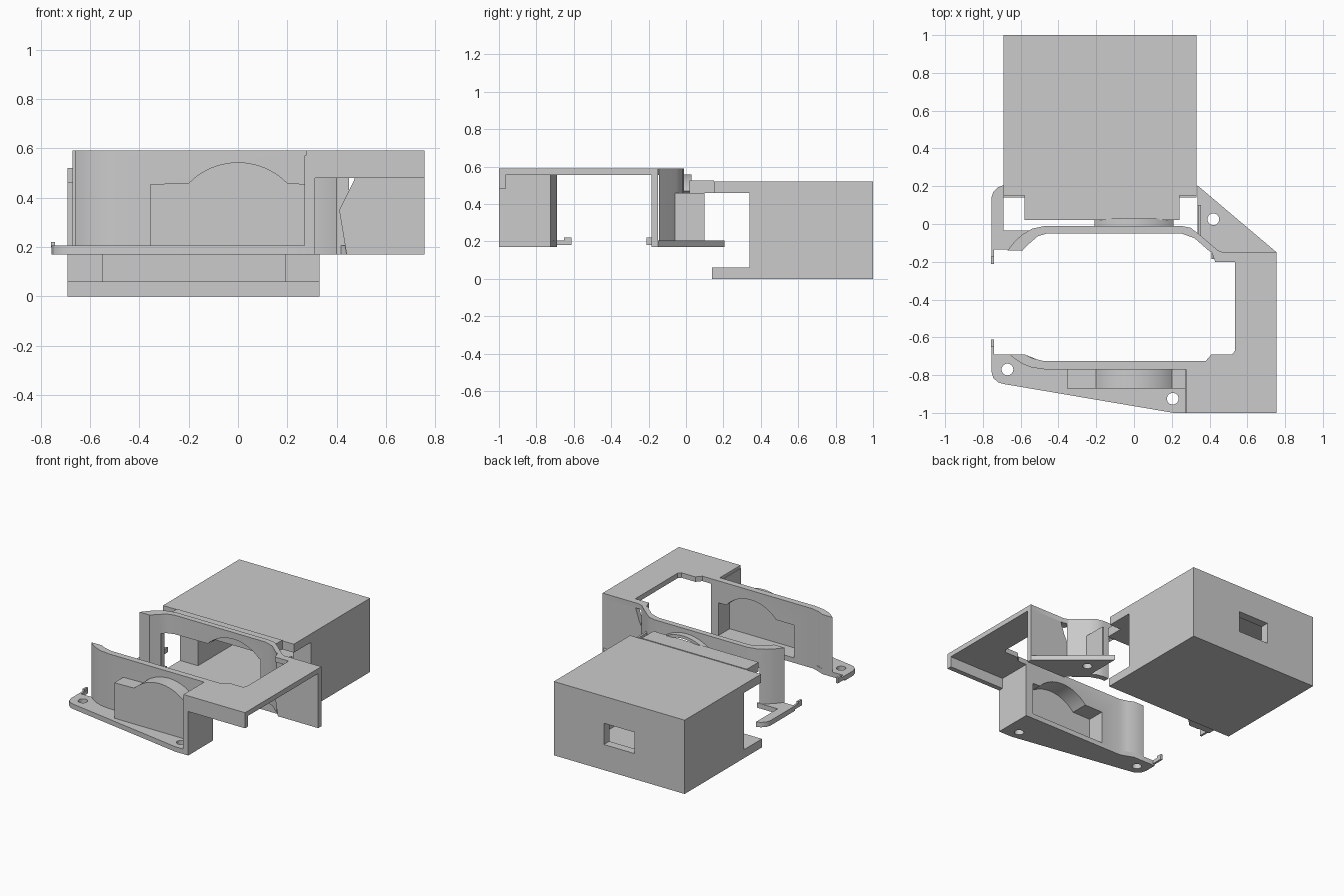
import bpy, bmesh, math
from mathutils import Vector

old = bpy.data.objects.get("Cube")
if old:
    bpy.data.objects.remove(old)

grey = bpy.data.materials.new("light grey")
grey.use_nodes = True
COL = (0.6, 0.6, 0.6, 1)
grey.diffuse_color = COL
grey.node_tree.nodes["Principled BSDF"].inputs["Base Color"].default_value = COL


def prism(name, pts, lo, hi, axis="z"):
    """Extrude a flat outline along z (outline in xy) or y (outline in xz)."""
    bm = bmesh.new()
    to3 = (lambda p, h: (p[0], p[1], h)) if axis == "z" else (lambda p, h: (p[0], h, p[1]))
    face = bm.faces.new([bm.verts.new(to3(p, lo)) for p in pts])
    ext = bmesh.ops.extrude_face_region(bm, geom=[face])
    moved = [g for g in ext["geom"] if isinstance(g, bmesh.types.BMVert)]
    bmesh.ops.translate(bm, verts=moved, vec=Vector(to3((0, 0), hi - lo)))
    bmesh.ops.recalc_face_normals(bm, faces=bm.faces)
    mesh = bpy.data.meshes.new(name)
    bm.to_mesh(mesh)
    bm.free()
    mesh.materials.append(grey)
    ob = bpy.data.objects.new(name, mesh)
    bpy.context.collection.objects.link(ob)
    return ob


def box(name, x0, x1, y0, y1, z0, z1):
    return prism(name, [(x0, y0), (x1, y0), (x1, y1), (x0, y1)], z0, z1)


def circle(x, y, r, n=24):
    return [(x + r * math.cos(2 * math.pi * i / n), y + r * math.sin(2 * math.pi * i / n))
            for i in range(n)]


def cut(ob, *cutters):
    bpy.context.view_layer.objects.active = ob
    for c in cutters:
        m = ob.modifiers.new("cut", "BOOLEAN")
        m.operation, m.solver, m.object = "DIFFERENCE", "EXACT", c
        bpy.ops.object.modifier_apply(modifier=m.name)


def discard(*cutters):
    for c in cutters:
        bpy.data.objects.remove(c)


def smooth(ob):
    bpy.ops.object.select_all(action="DESELECT")
    ob.select_set(True)
    bpy.context.view_layer.objects.active = ob
    bpy.ops.object.shade_smooth_by_angle(angle=math.radians(30))


def arc(r, half, zc=0.265, n=20):
    """Arch points running from +half to -half."""
    a = math.asin(half / r)
    return [(r * math.sin(a - 2 * a * i / n), zc + r * math.cos(a - 2 * a * i / n))
            for i in range(n + 1)]


def arched(x0, x1, z0, z1, r, half):
    return [(x0, z0), (x1, z0), (x1, z1)] + arc(r, half) + [(x0, z1)]


# Rear housing: hollow body with lips above and below the open front
body = box("housing_body", -0.69, 0.33, 0.34, 1, 0, 0.52)
cavity = box("cavity", -0.55, 0.19, 0.3, 0.94, 0.06, 0.46)
window = box("window", -0.30, -0.06, 0.9, 1.1, 0.18, 0.33)
cut(body, cavity, window)
discard(cavity, window)
box("housing_bottom_lip", -0.69, 0.33, 0.14, 0.34, 0, 0.06)
box("housing_top_lip", -0.69, 0.33, 0.15, 0.34, 0.46, 0.52)
box("bridge", -0.58, 0.24, 0.02, 0.15, 0.46, 0.525)

# Front wall with a curved left end
front_wall = prism("front_wall", [
    (-0.66, -0.69), (-0.63, -0.715), (-0.59, -0.74), (-0.54, -0.76), (-0.47, -0.77),
    (0.29, -0.77), (0.29, -0.725), (-0.48, -0.725), (-0.54, -0.71), (-0.58, -0.69)], 0.17, 0.59)
# Arched pocket in the front wall
pocket = prism("front_pocket", arched(-0.355, 0.275, 0.19, 0.455, 0.278, 0.2), -0.87, -0.75, "y")
hollow = prism("hollow", arched(-0.335, 0.255, 0.205, 0.435, 0.258, 0.193), -0.85, -0.6, "y")
cut(front_wall, hollow)
cut(pocket, hollow)
discard(hollow)

# Rear wall with rounded ends and an arched passage
rear_wall = prism("rear_wall", [
    (-0.67, -0.14), (-0.63, -0.09), (-0.59, -0.055), (-0.54, -0.025), (-0.47, -0.01),
    (0.25, -0.01), (0.30, -0.02), (0.345, -0.055), (0.45, -0.145), (0.40, -0.145),
    (0.32, -0.075), (0.25, -0.05), (-0.46, -0.05), (-0.51, -0.065), (-0.55, -0.10),
    (-0.59, -0.14)], 0.17, 0.59)
passage = prism("passage", arched(-0.55, 0.21, 0.1, 0.455, 0.278, 0.2), -0.09, 0.03, "y")
cut(rear_wall, passage)
discard(passage)
prism("rear_arch_hood", arc(0.293, 0.21) + arc(0.273, 0.195)[::-1], -0.02, 0.03, "y")
box("rear_side_web", 0.34, 0.355, -0.06, 0.10, 0.2, 0.46)

# Side cover: top plate, front lip and the walls that carry it
prism("cover_plate", [
    (0.275, -1), (0.755, -1), (0.755, -0.15), (0.47, -0.15), (0.40, -0.12), (0.43, -0.2),
    (0.535, -0.2), (0.535, -0.67), (0.52, -0.69), (0.41, -0.69), (0.38, -0.725),
    (0.275, -0.725)], 0.555, 0.59)
box("cover_front_lip", 0.275, 0.755, -1, -0.965, 0.48, 0.59)
box("cover_front_wall", 0.27, 0.312, -1, -0.725, 0.17, 0.57)
prism("cover_rear_wall", [(0.44, 0.17), (0.755, 0.17), (0.755, 0.59), (0.51, 0.59),
                          (0.47, 0.47), (0.41, 0.35)], -0.185, -0.15, "y")

# Mounting flanges with screw holes
FLANGES = [
    ("front_flange", [(-0.755, -0.69), (-0.755, -0.78), (-0.745, -0.815), (-0.72, -0.838),
                      (-0.69, -0.847), (0.21, -1), (0.30, -1), (0.30, -0.73), (-0.48, -0.73),
                      (-0.58, -0.69)], [(-0.67, -0.77), (0.205, -0.925)]),
    ("rear_left_flange", [(-0.755, -0.135), (-0.60, -0.135), (-0.53, -0.035), (-0.69, -0.035),
                          (-0.69, 0.205), (-0.72, 0.195), (-0.745, 0.17), (-0.755, 0.14)], []),
    ("rear_right_flange", [(0.755, -0.15), (0.335, 0.205), (0.335, -0.05), (0.44, -0.17),
                           (0.755, -0.17)], [(0.42, 0.025)]),
]
for name, outline, holes in FLANGES:
    flange = prism(name, outline, 0.17, 0.205)
    for x, y in holes:
        drill = prism("drill", circle(x, y, 0.031), 0.1, 0.3)
        cut(flange, drill)
        discard(drill)

# Small hooks on the open left side
for side, s in (("front", -1), ("rear", 1)):
    mid = -0.412
    ys = sorted((mid + s * 0.2, mid + s * 0.285))
    box(side + "_hook", -0.755, -0.74, *ys, 0.18, 0.205)
    ys = sorted((mid + s * 0.2, mid + s * 0.24))
    box(side + "_hook_tip", -0.757, -0.742, *ys, 0.2, 0.22)

for ob in list(bpy.context.collection.objects):
    if ob.type == "MESH" and ob.data.materials and ob.data.materials[0] == grey:
        smooth(ob)
